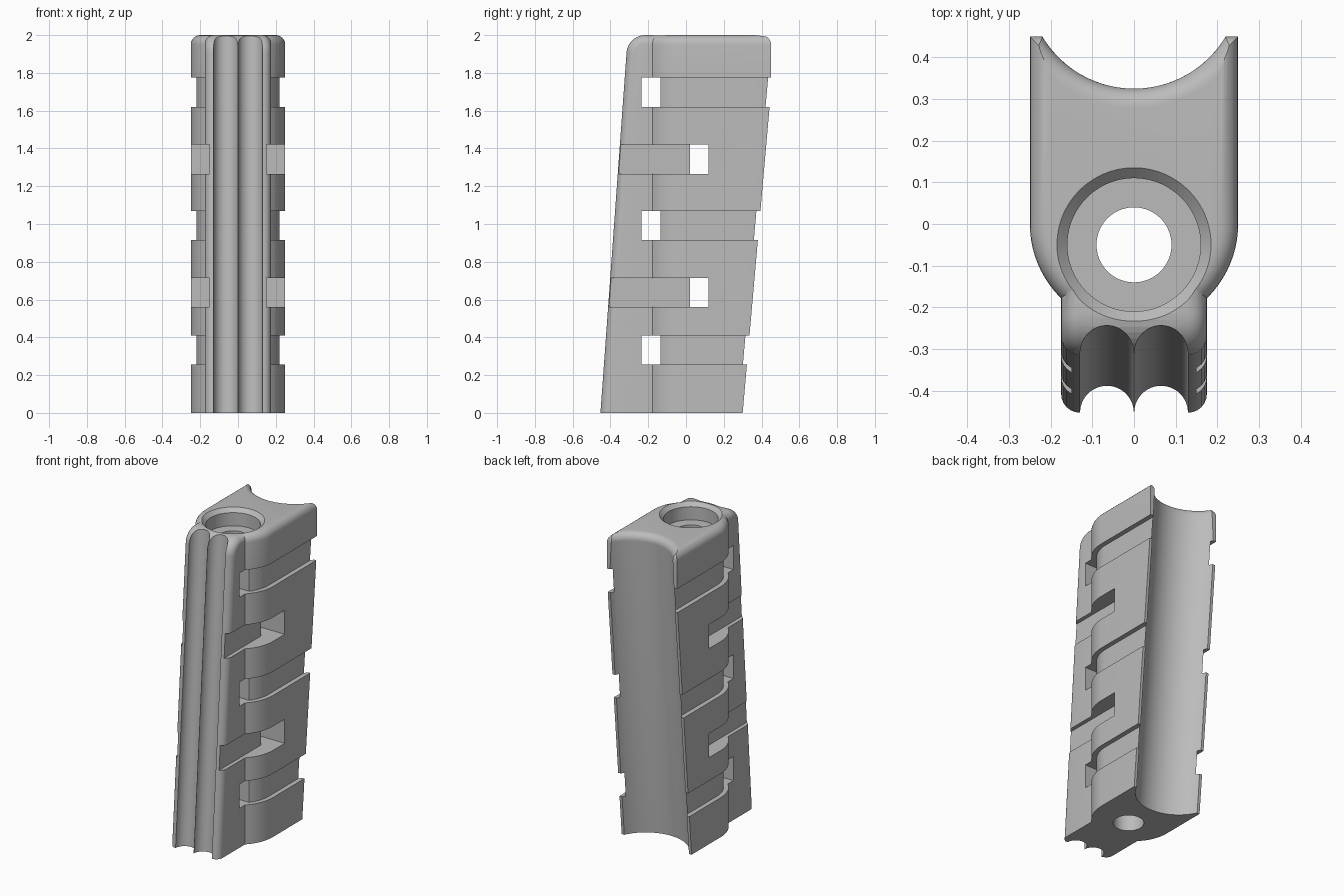
import bpy, bmesh, math
from mathutils import Vector

cube = bpy.data.objects.get("Cube")
if cube:
    bpy.data.objects.remove(cube, do_unlink=True)

grey = bpy.data.materials.new("matte grey")
grey.use_nodes = True
grey.diffuse_color = (0.5, 0.5, 0.5, 1)
grey.node_tree.nodes["Principled BSDF"].inputs["Base Color"].default_value = (0.5, 0.5, 0.5, 1)


def finish(bm, name):
    bmesh.ops.recalc_face_normals(bm, faces=bm.faces)
    mesh = bpy.data.meshes.new(name)
    bm.to_mesh(mesh)
    bm.free()
    mesh.materials.append(grey)
    obj = bpy.data.objects.new(name, mesh)
    bpy.context.collection.objects.link(obj)
    return obj


def loft(rings):
    """Closed solid through rings of equal point count."""
    bm = bmesh.new()
    rows = [[bm.verts.new(p) for p in ring] for ring in rings]
    n = len(rows[0])
    for a, b in zip(rows, rows[1:]):
        for i in range(n):
            j = (i + 1) % n
            bm.faces.new((a[i], a[j], b[j], b[i]))
    bm.faces.new(rows[0][::-1])
    bm.faces.new(rows[-1])
    bmesh.ops.recalc_face_normals(bm, faces=bm.faces)
    return bm


def prism(name, outline, z0, z1):
    return finish(loft([[(x, y, z) for x, y in outline] for z in (z0, z1)]), name)


def lathe(name, profile, x, y, lean=0.0, steps=96):
    """Round solid whose axis leans back along y as it rises."""
    angles = [2 * math.pi * (i + 0.5) / steps for i in range(steps)]
    return finish(loft([[(x + r * math.cos(t), y + lean * z + r * math.sin(t), z)
                         for t in angles] for r, z in profile]), name)


def combine(target, tool, operation):
    mod = target.modifiers.new("combine", "BOOLEAN")
    mod.operation = operation
    mod.solver = "EXACT"
    mod.object = tool
    bpy.context.view_layer.objects.active = target
    bpy.ops.object.modifier_apply(modifier=mod.name)
    bpy.data.objects.remove(tool, do_unlink=True)


HEIGHT = 2.0
HALF = 0.25
FRONT_Y, FRONT_LEAN = -0.453, 0.0725
BACK_LEAN = 0.088

# Main body: round towards the front, leaning flat back, rounded top rim
arc = [(-HALF * math.cos(math.pi * i / 40), -HALF * math.sin(math.pi * i / 40))
       for i in range(41)]
rings = [[(x, y, z) for x, y in arc + [(HALF, back), (-HALF, back)]]
         for z, back in ((0, 0.30), (1.705, 0.45), (HEIGHT, 0.45))]
bm = loft(rings)
rim = [e for e in bm.edges if all(v.co.z > HEIGHT - 0.001 for v in e.verts)]
bmesh.ops.bevel(bm, geom=rim, offset=0.05, segments=6, profile=0.5, affect="EDGES")
grip = finish(bm, "grip_body")

# Front block: leaning front with a rounded crown and rounded sides
r = 0.1
crown_y = FRONT_Y + FRONT_LEAN * (HEIGHT - r) + r
side = [(0, 0), (FRONT_Y, 0)]
side += [(crown_y - r * math.cos(t), HEIGHT - r + r * math.sin(t))
         for t in [math.pi / 2 * i / 10 for i in range(11)]]
side += [(0, HEIGHT)]
bm = loft([[(x, y, z) for y, z in side] for x in (-0.175, 0.175)])
soft = []
for e in bm.edges:
    a, b = (v.co for v in e.verts)
    on_side = abs(a.x - b.x) < 0.001
    on_base = max(a.z, b.z) < 0.001
    on_rear = min(a.y, b.y) > -0.001
    if on_side and not on_base and not on_rear:
        soft.append(e)
bmesh.ops.bevel(bm, geom=soft, offset=0.045, segments=6, profile=0.5, affect="EDGES")
combine(grip, finish(bm, "front_block"), "UNION")

# Hollow back with a rounded upper lip
R, lip = 0.256, 0.05
profile = [(R, -0.1)]
profile += [(R + lip * (1 - math.cos(t)), HEIGHT - lip + lip * math.sin(t))
            for t in [math.pi / 2 * i / 8 for i in range(9)]]
profile += [(R + lip, HEIGHT + 0.1)]
combine(grip, lathe("back_hollow", profile, 0, 0.4094, BACK_LEAN, 128), "DIFFERENCE")

# Two finger channels down the front
for x in (-0.065, 0.065):
    channel = lathe("front_channel", [(0.0645, -0.1), (0.0645, 2.1)], x, FRONT_Y, FRONT_LEAN, 64)
    combine(grip, channel, "DIFFERENCE")

# Screw hole with countersunk pocket
hole = [(0.09, -0.1), (0.09, 1.89), (0.16, 1.89), (0.16, 1.975), (0.235, 2.05)]
combine(grip, lathe("screw_hole", hole, 0, -0.05), "DIFFERENCE")

# Recessed side bands, each with a window right through
inset = 0.22
end = math.asin(0.135 / inset)
curve = [(inset * math.cos(t), -inset * math.sin(t))
         for t in [end * i / 12 for i in range(13)]]
right_edge = [(0.4, -0.235), (0.4, 0.6), (inset, 0.6)] + curve
band = right_edge + [(-x, y) for x, y in reversed(right_edge)]
for z in (0.255, 0.915, 1.62):
    combine(grip, prism("side_band", band, z, z + 0.155), "DIFFERENCE")

# Side slots open to the front, each ending in a window right through
half_slot = [(0.15, 0.02), (0.15, -0.6), (0.4, -0.6), (0.4, 0.12)]
slot = half_slot + [(-x, y) for x, y in reversed(half_slot)]
for z in (0.56, 1.265):
    combine(grip, prism("side_slot", slot, z, z + 0.155), "DIFFERENCE")

# Smooth shading with crisp edges
bpy.ops.object.select_all(action="DESELECT")
grip.select_set(True)
bpy.context.view_layer.objects.active = grip
bpy.ops.object.shade_smooth_by_angle(angle=math.radians(30))
